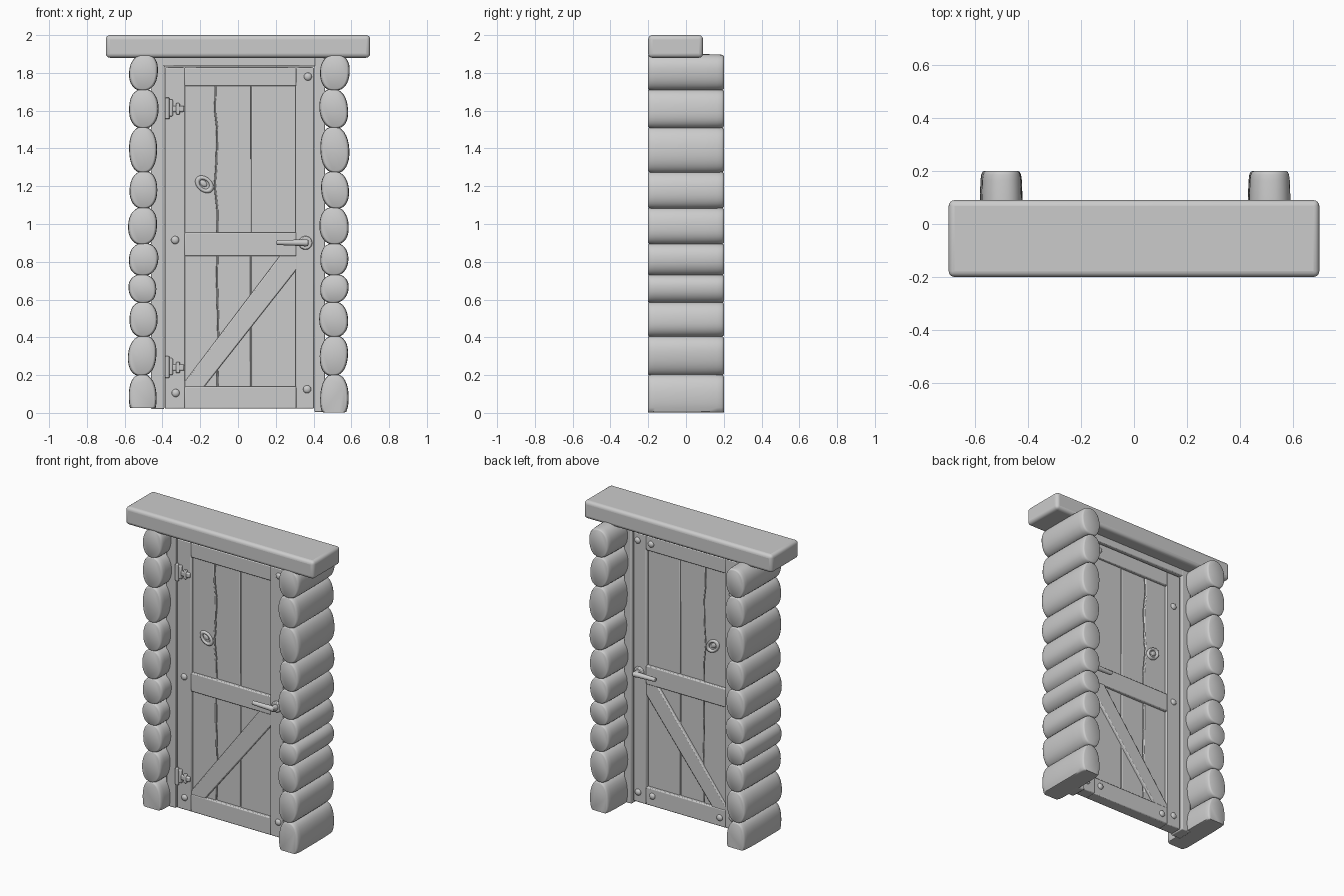
import bpy, bmesh, math, random
from mathutils import Vector, Matrix

if "Cube" in bpy.data.objects:
    bpy.data.objects.remove(bpy.data.objects["Cube"])

random.seed(4)


def finish(name, bm, bevel=0.0, seg=2, angle=40):
    bmesh.ops.recalc_face_normals(bm, faces=bm.faces)
    me = bpy.data.meshes.new(name)
    bm.to_mesh(me)
    bm.free()
    ob = bpy.data.objects.new(name, me)
    bpy.context.collection.objects.link(ob)
    if bevel:
        m = ob.modifiers.new("bevel", 'BEVEL')
        m.width, m.segments, m.limit_method = bevel, seg, 'ANGLE'
    bpy.ops.object.select_all(action='DESELECT')
    ob.select_set(True)
    bpy.context.view_layer.objects.active = ob
    bpy.ops.object.shade_smooth_by_angle(angle=math.radians(angle))
    return ob


def prism(name, pts, y0, y1, bevel=0.006, seg=2):
    """Extrude an x-z outline from y0 to y1."""
    bm = bmesh.new()
    a = [bm.verts.new((x, y0, z)) for x, z in pts]
    b = [bm.verts.new((x, y1, z)) for x, z in pts]
    bm.faces.new(a)
    bm.faces.new(b[::-1])
    n = len(pts)
    for i in range(n):
        j = (i + 1) % n
        bm.faces.new((a[i], b[i], b[j], a[j]))
    return finish(name, bm, bevel, seg)


def box(name, x0, x1, y0, y1, z0, z1, bevel=0.006, seg=2):
    return prism(name, [(x0, z0), (x1, z0), (x1, z1), (x0, z1)], y0, y1, bevel, seg)


def ball(name, loc, size, tilt=0.0):
    bm = bmesh.new()
    mat = Matrix.Translation(loc) @ Matrix.Rotation(tilt, 4, 'Y') @ Matrix.Diagonal((*size, 1))
    bmesh.ops.create_uvsphere(bm, u_segments=20, v_segments=12, radius=1, matrix=mat)
    return finish(name, bm, angle=80)


def rod(name, p, q, r0, r1, bevel=0.004, n=20):
    p, q = Vector(p), Vector(q)
    bm = bmesh.new()
    rot = (q - p).to_track_quat('Z', 'Y').to_matrix().to_4x4()
    bmesh.ops.create_cone(bm, cap_ends=True, segments=n, radius1=r0, radius2=r1,
                          depth=(q - p).length, matrix=Matrix.Translation((p + q) / 2) @ rot)
    return finish(name, bm, bevel)


def log(name, cx, z0, z1, half_w, floor):
    """Oval log along y with rounded ends; the lowest one is cut flat."""
    bm = bmesh.new()
    cz, hh, n = (z0 + z1) / 2, (z1 - z0) / 2 * 1.05, 32
    skew, phase = random.uniform(-.08, .08), random.uniform(0, 6)
    rings = []
    for y, s in [(-.2, .80), (-.197, .89), (-.187, .96), (-.165, 1), (0, 1.0),
                 (.1, .99), (.165, .96), (.187, .92), (.197, .86), (.2, .78)]:
        ring = []
        for i in range(n):
            t = math.tau * i / n
            c, d = math.cos(t), math.sin(t)
            w = 1 + .012 * math.sin(3 * t + phase)
            x = half_w * s * w * math.copysign(abs(c) ** .85, c)
            # vertical rounding at the ends is milder than sideways
            z = hh * (1 - (1 - s) * .45) * math.copysign(abs(d) ** .9, d)
            ring.append(bm.verts.new((cx + x + skew * z, y, max(cz + z, floor))))
        rings.append(ring)
    for r, q in zip(rings, rings[1:]):
        for i in range(n):
            j = (i + 1) % n
            bm.faces.new((r[i], r[j], q[j], q[i]))
    bm.faces.new(rings[0])
    bm.faces.new(rings[-1])
    return finish(name, bm, angle=50)


# Stacked log ends on both sides
levels = [.0, .2, .405, .585, .73, .895, 1.085, 1.275, 1.51, 1.71, 1.895]
for side, cx, floor in (("left", -.503, .025), ("right", .51, .003)):
    for i, (a, b) in enumerate(zip(levels, levels[1:])):
        lo = a - .04 if i == 0 else a
        log(f"{side}_log_{i + 1}", cx + random.uniform(-.004, .004), lo, b,
            random.uniform(.073, .079), floor)

# Lintel beam
box("lintel_beam", -.7, .7, -.2, .09, 1.88, 2.0, .022, 4)

# Door frame
box("left_jamb", -.46, -.39, -.105, 0, .02, 1.89)
box("right_jamb", .405, .46, -.105, 0, .005, 1.89)
box("frame_head", -.40, .41, -.105, 0, 1.835, 1.89)

# Door stiles and rails
F, B = -.095, -.015
box("left_stile", -.387, -.28, F, B, .022, 1.83)
box("right_stile", .305, .402, F, B, .022, 1.83)
box("top_rail", -.285, .31, F, B, 1.73, 1.83)
box("middle_rail", -.285, .31, F, B, .83, .955)
box("bottom_rail", -.285, .31, F, B, .022, .14)

# Diagonal brace
prism("diagonal_brace", [(-.29, .13), (-.185, .13), (.315, .765), (.315, .84), (.228, .84),
                         (-.29, .155)], F + .003, B - .003)

# Planks with a wavy edge next to the knot
wave = [(-.112, .1), (-.106, .4), (-.113, .7), (-.11, .96), (-.112, 1.08), (-.125, 1.2),
        (-.116, 1.33), (-.112, 1.5), (-.124, 1.6), (-.121, 1.76)]
prism("plank_left", [(-.30, .1)] + wave + [(-.30, 1.76)], -.078, -.032, .005)
prism("plank_middle", [(x + .005, z) for x, z in wave][::-1] + [(.066, .1), (.068, 1.76)],
      -.073, -.037, .004)
box("plank_right", .072, .32, -.075, -.035, .1, 1.76, .004)
box("plank_backing", -.30, .32, -.066, -.044, .1, 1.76, 0)

# Hardware on the front and the back
for tag, y, s in (("front", F, -1), ("back", B, 1)):
    # knot in the plank
    face = -.077 if s < 0 else -.033
    bm = bmesh.new()
    for k in range(24):
        t = math.tau * k / 24
        for m in range(8):
            u = math.tau * m / 8
            r = 1 + .32 * math.cos(u)
            bm.verts.new((.042 * r * math.cos(t), .013 * math.sin(u), .03 * r * math.sin(t)))
    bm.verts.ensure_lookup_table()
    for k in range(24):
        for m in range(8):
            k2, m2 = (k + 1) % 24, (m + 1) % 8
            bm.faces.new([bm.verts[i] for i in
                          (k * 8 + m, k2 * 8 + m, k2 * 8 + m2, k * 8 + m2)])
    bmesh.ops.transform(bm, verts=bm.verts, matrix=Matrix.Translation((-.178, face, 1.21))
                        @ Matrix.Rotation(math.radians(40), 4, 'Y'))
    finish(f"knot_ring_{tag}", bm, angle=80)
    ball(f"knot_core_{tag}", (-.183, face, 1.215), (.022, .008, .015), .7)

    # door handle
    rod(f"handle_rose_{tag}", (.357, y - s * .01, .9), (.357, y + s * .015, .9), .038, .034)
    rod(f"handle_neck_{tag}", (.357, y, .9), (.357, y + s * .05, .9), .019, .019)
    rod(f"handle_lever_{tag}", (.37, y + s * .042, .9), (.205, y + s * .042, .902), .018, .013)

    # bolts
    spots = [(.37, 1.78), (-.333, .915), (.366, .125), (-.33, .105)]
    if s > 0:
        spots = [(.37, 1.78), (.27, 1.78), (-.333, .915), (-.333, 1.6), (.366, .09),
                 (.26, .09), (-.333, .1), (-.24, .08)]
    for i, (x, z) in enumerate(spots):
        ball(f"bolt_{tag}_{i + 1}", (x, y, z), (.021, .014, .021))

# Hinges
for i, z in enumerate((1.61, .24)):
    box(f"hinge_plate_{i + 1}", -.387, -.345, -.112, -.085, z - .04, z + .05, .006)
    box(f"hinge_strap_{i + 1}", -.36, -.285, -.11, -.085, z - .016, z + .016, .006)
    box(f"hinge_cross_{i + 1}", -.328, -.308, -.113, -.085, z - .03, z + .03, .005)
    rod(f"hinge_pin_{i + 1}", (-.375, -.11, z - .055), (-.375, -.11, z + .06), .012, .012)
